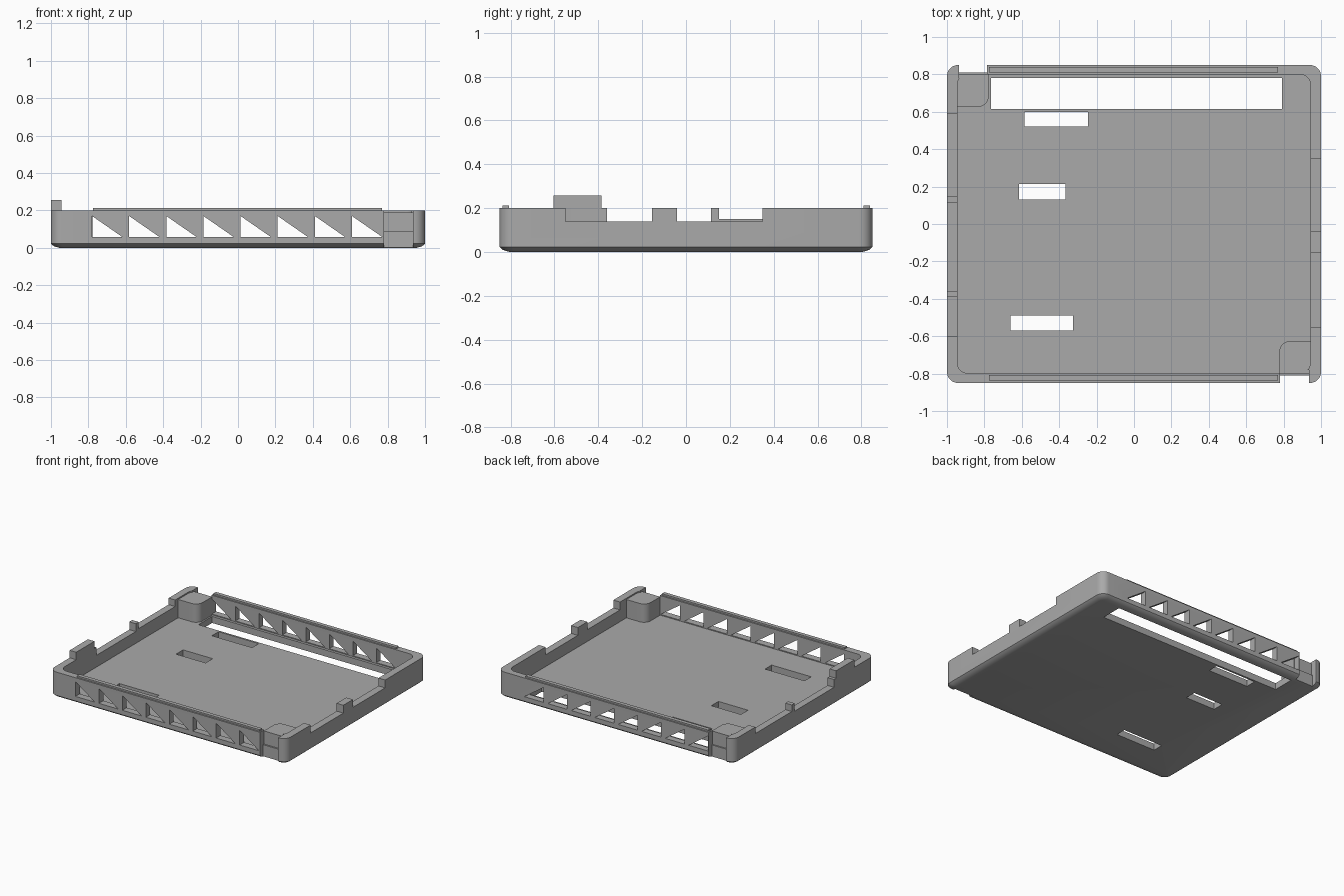
import bpy, bmesh, math

if "Cube" in bpy.data.objects:
    bpy.data.objects.remove(bpy.data.objects["Cube"])

grey = bpy.data.materials.new("mid grey")
grey.diffuse_color = (0.4, 0.4, 0.4, 1)
grey.use_nodes = True
grey.node_tree.nodes["Principled BSDF"].inputs["Base Color"].default_value = grey.diffuse_color


def make_object(name, bm):
    bmesh.ops.recalc_face_normals(bm, faces=bm.faces)
    me = bpy.data.meshes.new(name)
    bm.to_mesh(me)
    bm.free()
    me.materials.append(grey)
    ob = bpy.data.objects.new(name, me)
    bpy.context.collection.objects.link(ob)
    return ob


def rounded_rect(x0, x1, y0, y1, r, n=8):
    pts = []
    for i, (cx, cy) in enumerate([(x1 - r, y1 - r), (x0 + r, y1 - r),
                                  (x0 + r, y0 + r), (x1 - r, y0 + r)]):
        for k in range(n + 1):
            a = math.pi / 2 * (i + k / n)
            pts.append((cx + r * math.cos(a), cy + r * math.sin(a)))
    return pts


def prism(bm, pts, axis, a, b):
    """Extrude a 2D profile along an axis from a to b."""
    def place(p, t):
        return {'x': (t, p[0], p[1]), 'y': (p[0], t, p[1]), 'z': (p[0], p[1], t)}[axis]
    lo = [bm.verts.new(place(p, a)) for p in pts]
    hi = [bm.verts.new(place(p, b)) for p in pts]
    n = len(pts)
    bm.faces.new(lo[::-1])
    bm.faces.new(hi)
    for i in range(n):
        bm.faces.new((lo[i], lo[(i + 1) % n], hi[(i + 1) % n], hi[i]))


def box(bm, x0, x1, y0, y1, z0, z1):
    prism(bm, [(x0, y0), (x1, y0), (x1, y1), (x0, y1)], 'z', z0, z1)


# Tray shell: lofted rounded rectangles, outside bottom to inside floor
FLOOR, TOP = 0.05, 0.2
bm = bmesh.new()
loops = []
for x0, x1, y0, y1, r, z in [(-0.955, 0.955, -0.805, 0.805, 0.04, 0),
                             (-0.985, 0.985, -0.835, 0.835, 0.05, 0.009),
                             (-1, 1, -0.85, 0.85, 0.06, 0.022),
                             (-1, 1, -0.85, 0.85, 0.06, TOP),
                             (-0.945, 0.943, -0.797, 0.8, 0.055, TOP),
                             (-0.945, 0.943, -0.797, 0.8, 0.055, FLOOR)]:
    loops.append([bm.verts.new((x, y, z)) for x, y in rounded_rect(x0, x1, y0, y1, r)])
for A, B in zip(loops, loops[1:]):
    for i in range(len(A)):
        j = (i + 1) % len(A)
        bm.faces.new((A[i], A[j], B[j], B[i]))
bm.faces.new(loops[0][::-1])
bm.faces.new(loops[-1])
tray = make_object("tray", bm)

# Cutters: floor slots, wall triangles, rim notches, corner openings
bm = bmesh.new()
for x0, x1, y0, y1 in [(-0.765, 0.79, 0.615, 0.78), (-0.585, -0.245, 0.52, 0.6),
                       (-0.615, -0.365, 0.13, 0.215), (-0.66, -0.325, -0.57, -0.49)]:
    box(bm, x0, x1, y0, y1, -0.1, 0.053)
for i in range(8):
    x = -0.78 + 0.1985 * i
    for y0, y1 in [(-0.9, -0.785), (0.79, 0.9)]:
        prism(bm, [(x, 0.057), (x + 0.163, 0.057), (x, 0.17)], 'y', y0, y1)
for y0, y1, z in [(-0.55, -0.155, 0.14), (-0.04, 0.35, 0.14)]:
    box(bm, 0.92, 1.1, y0, y1, z, 0.4)
for y0, y1, z in [(-0.36, 0.115, 0.14), (0.15, 0.59, 0.15)]:
    box(bm, -1.1, -0.92, y0, y1, z, 0.4)
step = [(0.9, -0.1), (0.9, 0.4), (0.78, 0.4), (0.78, 0.09), (0.81, 0.09), (0.81, -0.1)]
prism(bm, step, 'x', -0.935, -0.785)
prism(bm, [(-y, z) for y, z in step], 'x', 0.78, 0.935)
cutter = make_object("opening_cutter", bm)
cutter.hide_render = True

mod = tray.modifiers.new("openings", 'BOOLEAN')
mod.operation = 'DIFFERENCE'
mod.solver = 'EXACT'
mod.object = cutter
bpy.context.view_layer.objects.active = tray
tray.select_set(True)
bpy.ops.object.modifier_apply(modifier=mod.name)
bpy.data.objects.remove(cutter)

# Corner blocks beside the two corner openings, rounded on the inner corner
for name, s in [("front_corner_block", 1), ("back_corner_block", -1)]:
    r = 0.055
    pts = [(0.95, -0.798), (0.95, -0.627), (0.777 + r, -0.627)]
    for k in range(1, 9):
        a = math.pi / 2 * (1 + k / 8)
        pts.append((0.777 + r + r * math.cos(a), -0.627 - r + r * math.sin(a)))
    pts.append((0.777, -0.798))
    bm = bmesh.new()
    prism(bm, [(s * x, s * y) for x, y in pts], 'z', FLOOR - 0.01, 0.19)
    make_object(name, bm)

# Raised rails on the front and back rims
for name, y0, y1 in [("front_rail", -0.838, -0.808), ("back_rail", 0.81, 0.84)]:
    bm = bmesh.new()
    box(bm, -0.775, 0.77, y0, y1, TOP - 0.005, 0.212)
    make_object(name, bm)

# Raised tab on the left wall
bm = bmesh.new()
box(bm, -1, -0.945, -0.605, -0.385, TOP - 0.002, 0.257)
make_object("left_tab", bm)

# Smooth the rounded corners, keep hard edges sharp
for ob in bpy.context.collection.objects:
    ob.select_set(True)
bpy.ops.object.shade_smooth_by_angle(angle=math.radians(25))
